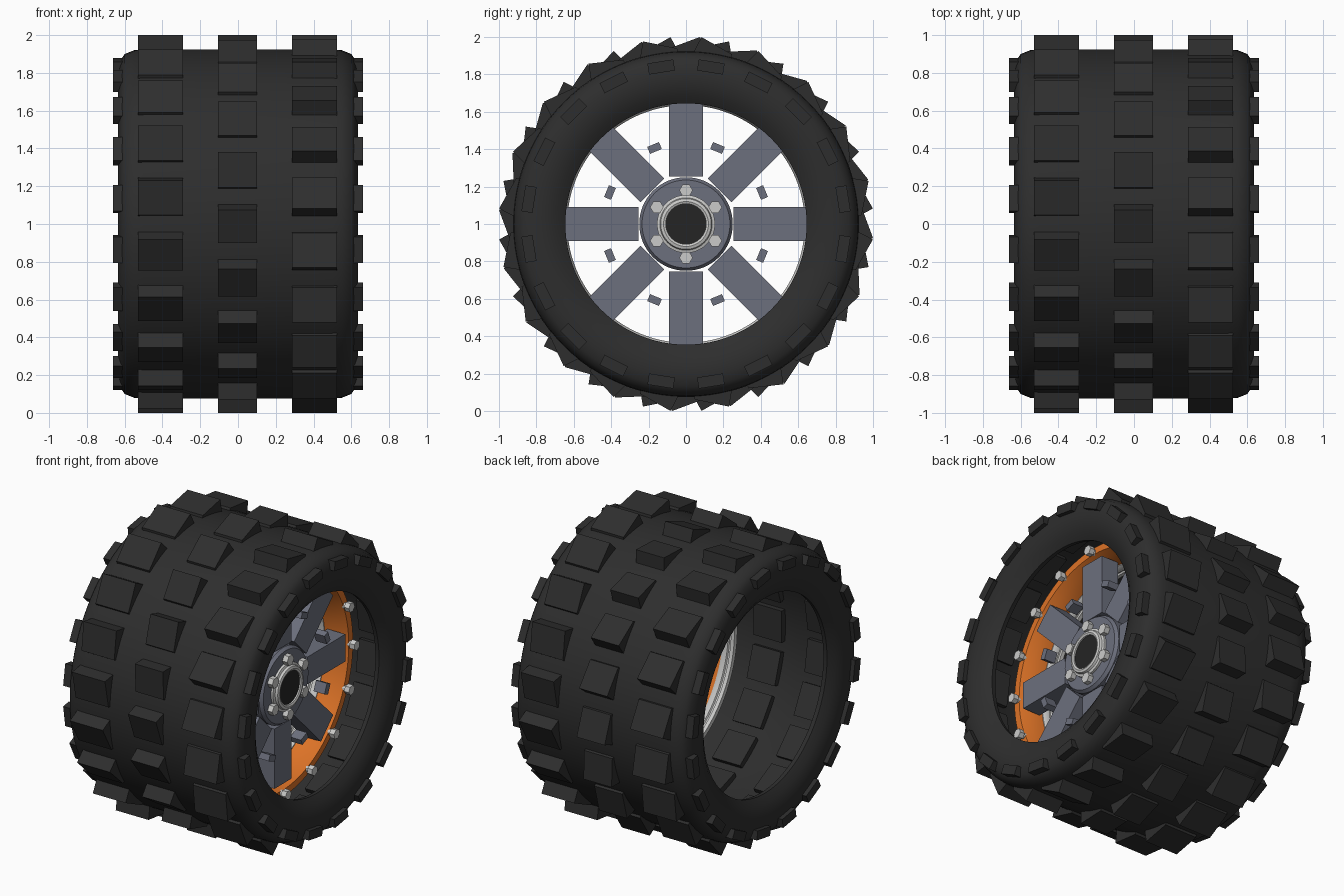
import bpy
import bmesh
from math import sin, cos, pi, radians
from mathutils import Vector

cube = bpy.data.objects.get("Cube")
if cube:
    bpy.data.objects.remove(cube)


def material(name, rgb, rough=0.6):
    m = bpy.data.materials.new(name)
    m.use_nodes = True
    m.diffuse_color = (*rgb, 1)
    bsdf = next(n for n in m.node_tree.nodes if n.type == 'BSDF_PRINCIPLED')
    bsdf.inputs["Base Color"].default_value = (*rgb, 1)
    bsdf.inputs["Roughness"].default_value = rough
    return m


RUBBER = material("black rubber", (0.027, 0.027, 0.027))
STEEL = material("blue grey metal", (0.15, 0.16, 0.205))
ORANGE = material("orange paint", (0.72, 0.17, 0.02))
SILVER = material("silver metal", (0.6, 0.6, 0.59))
BLACK = material("dark bore", (0.018, 0.018, 0.018))


def finish(name, bm, mat, smooth=False):
    bmesh.ops.recalc_face_normals(bm, faces=bm.faces)
    me = bpy.data.meshes.new(name)
    bm.to_mesh(me)
    bm.free()
    me.materials.append(mat)
    ob = bpy.data.objects.new(name, me)
    ob.location.z = 1          # axle height
    bpy.context.collection.objects.link(ob)
    if smooth:
        bpy.ops.object.select_all(action='DESELECT')
        ob.select_set(True)
        bpy.context.view_layer.objects.active = ob
        bpy.ops.object.shade_smooth_by_angle(angle=radians(35))
    return ob


def polar(x, t, r, a):
    """Point at axial x, tangential t, radial r, at angle a round the axle."""
    return Vector((x, t * sin(a) - r * cos(a), t * cos(a) + r * sin(a)))


def lathe(name, profile, mat, steps=96):
    """Spin a closed (x, radius) profile round the axle."""
    bm = bmesh.new()
    rings = [[bm.verts.new(polar(x, 0, r, 2 * pi * i / steps)) for x, r in profile]
             for i in range(steps)]
    n = len(profile)
    for i in range(steps):
        a, b = rings[i], rings[(i + 1) % steps]
        for j in range(n):
            k = (j + 1) % n
            bm.faces.new((a[j], a[k], b[k], b[j]))
    return finish(name, bm, mat, True)


def prisms(name, section, x0, x1, count, offset, mat):
    """Repeat a (tangent, radius) section, extruded along x, round the axle."""
    bm = bmesh.new()
    for i in range(count):
        a = radians(offset) + 2 * pi * i / count
        low, high = ([bm.verts.new(polar(x, t, r, a)) for t, r in section]
                     for x in (x0, x1))
        bm.faces.new(low)
        bm.faces.new(high[::-1])
        n = len(section)
        for j in range(n):
            k = (j + 1) % n
            bm.faces.new((low[j], low[k], high[k], high[j]))
    return finish(name, bm, mat)


def rect(half, r0, r1):
    return [(-half, r0), (half, r0), (half, r1), (-half, r1)]


def ngon(radius, centre, n=6):
    return [(radius * cos(2 * pi * i / n), centre + radius * sin(2 * pi * i / n))
            for i in range(n)]


# Tyre: hollow shell, open on both sides
outer = [(0.50, 0.925), (0.55, 0.92), (0.60, 0.90), (0.62, 0.87), (0.635, 0.82),
         (0.63, 0.75), (0.61, 0.69), (0.58, 0.645)]
inner = [(0.55, 0.65), (0.575, 0.70), (0.595, 0.78), (0.58, 0.85), (0.52, 0.89)]
half = outer + inner
lathe("tyre", half + [(-x, r) for x, r in reversed(half)], RUBBER)

# Tread lugs: ramped blocks, the left row facing the other way
lug = [(-0.105, 0.85), (-0.10, 0.935), (0.075, 1.0), (0.105, 0.91), (0.105, 0.85)]
flipped = [(-t, r) for t, r in lug]
prisms("tread_lugs_right", lug, -0.53, -0.29, 20, 9, RUBBER)
prisms("tread_lugs_middle", lug, -0.105, 0.10, 20, 0, RUBBER)
prisms("tread_lugs_left", flipped, 0.285, 0.525, 20, 9, RUBBER)

# Sidewall lugs
for side, s in (("left", 1), ("right", -1)):
    prisms("sidewall_lugs_" + side, rect(0.07, 0.82, 0.88), s * 0.60, s * 0.663,
           20, 9, RUBBER)

# Rim with its bolts and grooved inner ring
lathe("rim", [(0.13, 0.648), (0.20, 0.655), (0.27, 0.675), (0.32, 0.70), (0.32, 0.745),
              (0.295, 0.745), (0.20, 0.70), (0.13, 0.69)], ORANGE)
lathe("inner_ring", [(0.09, 0.635), (0.115, 0.635), (0.12, 0.645), (0.13, 0.645),
                     (0.135, 0.635), (0.16, 0.635), (0.18, 0.648), (0.18, 0.653),
                     (0.09, 0.665)], SILVER)
prisms("rim_bolt_shanks", ngon(0.02, 0.715, 12), 0.30, 0.345, 16, 0, SILVER)
prisms("rim_bolt_heads", ngon(0.032, 0.715), 0.335, 0.37, 16, 0, SILVER)

# Spokes and the small blocks between them
prisms("spokes", rect(0.09, 0.255, 0.65), 0.20, 0.33, 8, 0, STEEL)
prisms("spacer_blocks", rect(0.034, 0.42, 0.46), 0.29, 0.37, 8, 22.5, STEEL)

# Hub, bore and collar
lathe("hub", [(0.20, 0.10), (0.20, 0.235), (0.215, 0.25), (0.33, 0.25), (0.35, 0.235),
              (0.35, 0.10)], STEEL, 64)
lathe("hub_collar", [(0.34, 0.108), (0.34, 0.155), (0.365, 0.155), (0.37, 0.14),
                     (0.385, 0.135), (0.39, 0.12), (0.385, 0.108)], SILVER, 64)
prisms("hub_bore", ngon(0.112, 0, 48), 0.19, 0.375, 1, 0, BLACK)
prisms("hub_bolts", ngon(0.036, 0.18), 0.34, 0.385, 6, 90, SILVER)
